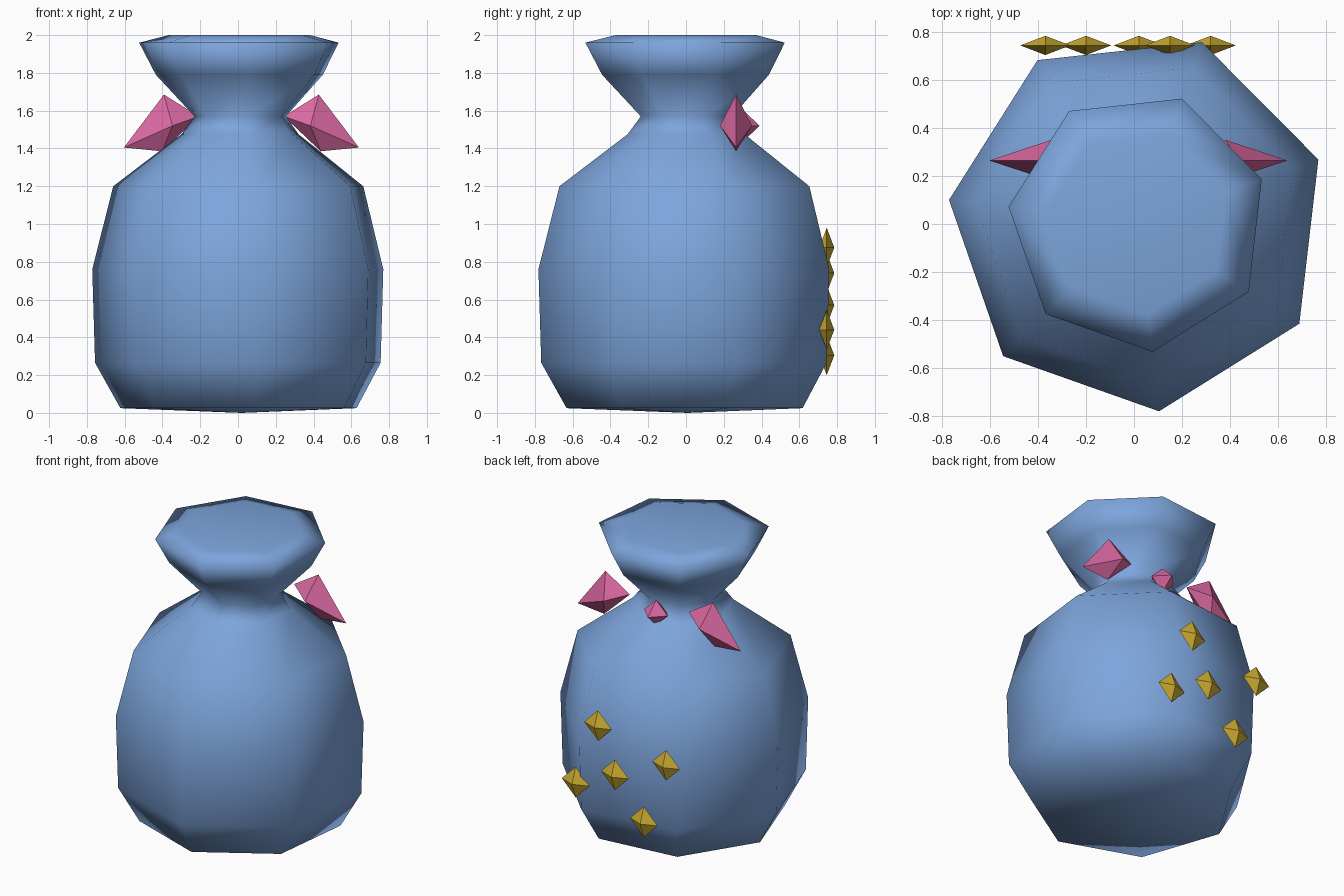
import bpy, bmesh
from math import cos, sin, pi, radians

cube = bpy.data.objects.get("Cube")
if cube:
    bpy.data.objects.remove(cube, do_unlink=True)

CX, CY = 0.018, 0.009
SIDES = 7


def material(name, rgb):
    mat = bpy.data.materials.new(name)
    mat.use_nodes = True
    mat.diffuse_color = (*rgb, 1)
    mat.node_tree.nodes["Principled BSDF"].inputs["Base Color"].default_value = (*rgb, 1)
    return mat


blue = material("sack_blue", (0.205, 0.376, 0.716))
pink = material("bow_pink", (0.71, 0.14, 0.36))
gold = material("stud_gold", (0.62, 0.42, 0.03))


def finish(name, bm, mat, smooth):
    bmesh.ops.recalc_face_normals(bm, faces=bm.faces)
    for face in bm.faces:
        face.smooth = smooth
    mesh = bpy.data.meshes.new(name)
    bm.to_mesh(mesh)
    bm.free()
    mesh.materials.append(mat)
    obj = bpy.data.objects.new(name, mesh)
    bpy.context.collection.objects.link(obj)
    return obj


def gem(name, points, mat):
    """Faceted eight-sided gem from its six corners."""
    bm = bmesh.new()
    for p in points:
        bm.verts.new(p)
    bmesh.ops.convex_hull(bm, input=bm.verts)
    return finish(name, bm, mat, False)


def regular_gem(name, centre, size, mat):
    x, y, z = centre
    sx, sy, sz = size
    corners = []
    for s in (-1, 1):
        corners += [(x + s * sx, y, z), (x, y + s * sy, z), (x, y, z + s * sz)]
    return gem(name, corners, mat)


# Sack: seven-sided turned profile (radius, height) with pinched neck
profile = [(0.645, 0.025), (0.78, 0.265), (0.795, 0.76), (0.683, 1.2),
           (0.32, 1.475), (0.25, 1.57), (0.456, 1.79), (0.545, 1.96), (0.385, 2.0)]
bm = bmesh.new()
rings = []
for r, z in profile:
    angles = [radians(19.1) + 2 * pi * i / SIDES for i in range(SIDES)]
    rings.append([bm.verts.new((CX + r * cos(a), CY + r * sin(a), z)) for a in angles])
for low, high in zip(rings, rings[1:]):
    for i in range(SIDES):
        j = (i + 1) % SIDES
        bm.faces.new((low[i], low[j], high[j], high[i]))
bm.faces.new(rings[-1])
base = bm.verts.new((CX, CY, 0))
for i in range(SIDES):
    bm.faces.new((base, rings[0][(i + 1) % SIDES], rings[0][i]))
finish("sack", bm, blue, True)

# Bow: mirrored loops and a small knot at the back of the neck
loop = [(0.622, 0.265, 1.405), (0.225, 0.265, 1.57), (0.41, 0.265, 1.685),
        (0.42, 0.265, 1.385), (0.365, 0.18, 1.52), (0.365, 0.35, 1.52)]
for side, sign in (("left", 1), ("right", -1)):
    gem("bow_loop_" + side, [(CX + sign * x, y, z) for x, y, z in loop], pink)
regular_gem("bow_knot", (CX, 0.30, 1.52), (0.09, 0.09, 0.085), pink)

# Studs scattered on the back
studs = [(-0.37, 0.74), (-0.2, 0.305), (0.02, 0.57), (0.15, 0.875), (0.32, 0.44)]
for n, (x, z) in enumerate(studs, 1):
    regular_gem(f"stud_{n}", (x, 0.745, z), (0.105, 0.04, 0.105), gold)
